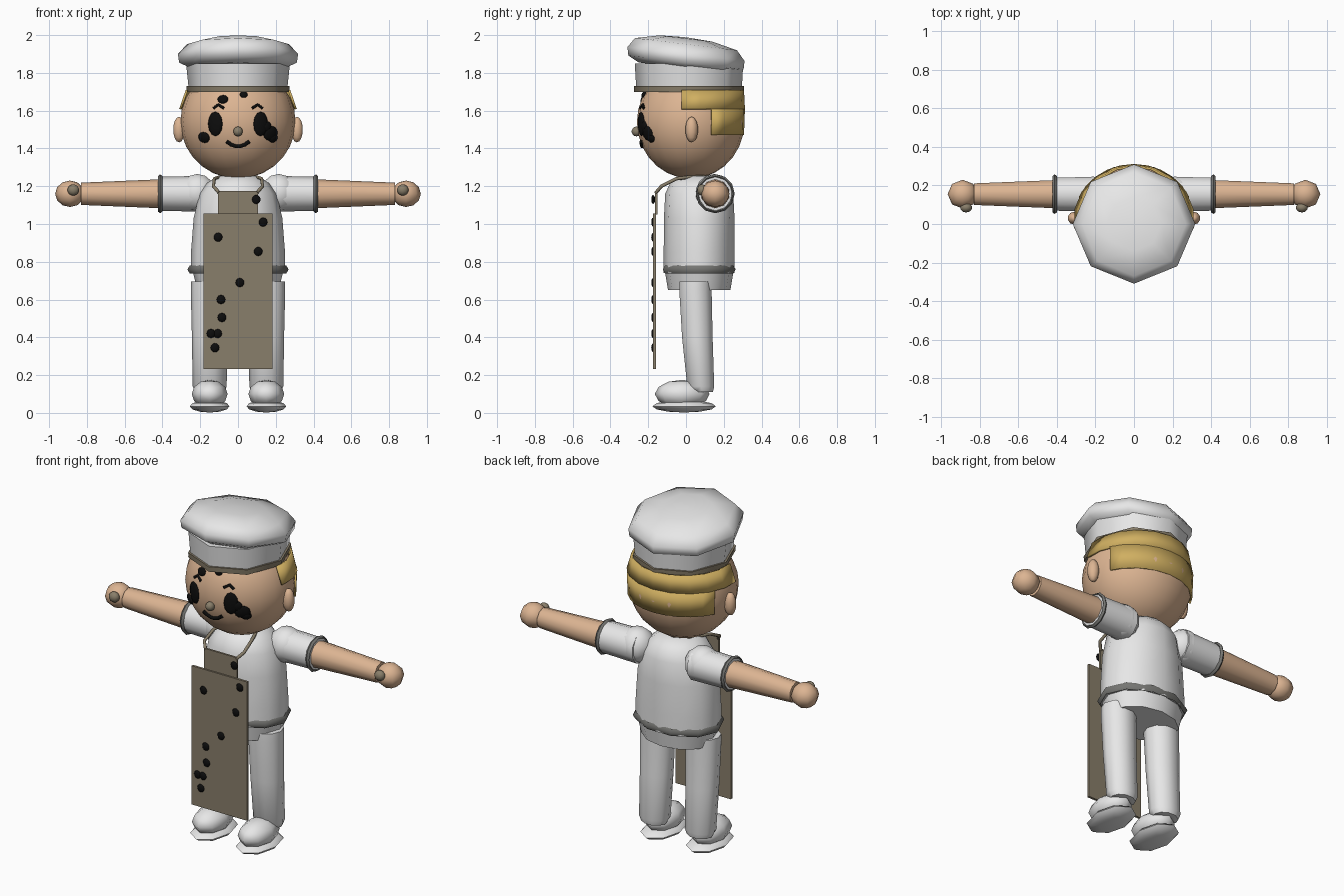
import bpy, bmesh, math
from mathutils import Matrix, Vector

cube = bpy.data.objects.get("Cube")
if cube:
    bpy.data.objects.remove(cube, do_unlink=True)


def material(name, r, g, b):
    m = bpy.data.materials.new(name)
    m.use_nodes = True
    m.diffuse_color = (r, g, b, 1)
    bsdf = next(n for n in m.node_tree.nodes if n.type == 'BSDF_PRINCIPLED')
    bsdf.inputs["Base Color"].default_value = (r, g, b, 1)
    bsdf.inputs["Roughness"].default_value = 0.8
    return m


WHITE = material("white cloth", 0.8, 0.8, 0.8)
SKIN = material("skin", 0.72, 0.46, 0.29)
HAIR = material("blond hair", 0.63, 0.43, 0.12)
APRON = material("drab brown", 0.25, 0.21, 0.145)
GREY = material("grey trim", 0.18, 0.18, 0.17)
BLACK = material("soot black", 0.004, 0.004, 0.004)


def finish(name, bm, mat, angle=60):
    bmesh.ops.recalc_face_normals(bm, faces=bm.faces)
    me = bpy.data.meshes.new(name)
    bm.to_mesh(me)
    bm.free()
    me.materials.append(mat)
    ob = bpy.data.objects.new(name, me)
    bpy.context.scene.collection.objects.link(ob)
    bpy.ops.object.select_all(action='DESELECT')
    ob.select_set(True)
    bpy.context.view_layer.objects.active = ob
    bpy.ops.object.shade_smooth_by_angle(angle=math.radians(angle))
    return ob


def loft(name, rings, mat, n=8, place=Matrix(), closed=False, slope=0, arc=None):
    """Skin elliptical rings (z, rx, ry, cx, cy); arc limits the sweep in degrees."""
    bm = bmesh.new()
    rows = []
    for z, rx, ry, *c in rings:
        cx, cy = c or (0, 0)
        row = []
        for i in range(n + bool(arc)):
            a = math.radians(arc[0] + (arc[1] - arc[0]) * i / n) if arc else math.tau * i / n
            x, y = rx * math.cos(a) + cx, ry * math.sin(a) + cy
            row.append(bm.verts.new(place @ Vector((x, y, z - slope * y))))
        rows.append(row)
    pairs = list(zip(rows, rows[1:])) + ([(rows[-1], rows[0])] if closed else [])
    for lo, hi in pairs:
        for i in range(n):
            j = i + 1 if arc else (i + 1) % n
            bm.faces.new((lo[i], lo[j], hi[j], hi[i]))
    if not closed and not arc:
        bm.faces.new(rows[0])
        bm.faces.new(rows[-1])
    return finish(name, bm, mat)


def ball(name, centre, radii, mat, u=10, v=7, turn=Matrix()):
    bm = bmesh.new()
    m = Matrix.Translation(centre) @ turn @ Matrix.Diagonal((*radii, 1))
    bmesh.ops.create_uvsphere(bm, u_segments=u, v_segments=v, radius=1, matrix=m)
    return finish(name, bm, mat, 75)


def panel(name, x, z0, z1, y, thick, mat):
    bm = bmesh.new()
    m = Matrix.Translation((0, y, (z0 + z1) / 2)) @ Matrix.Diagonal((2 * x, thick, z1 - z0, 1))
    bmesh.ops.create_cube(bm, size=1, matrix=m)
    return finish(name, bm, mat, 30)


def tube(name, points, radius, mat):
    cu = bpy.data.curves.new(name, 'CURVE')
    cu.dimensions = '3D'
    cu.bevel_depth, cu.bevel_resolution, cu.use_fill_caps = radius, 1, True
    sp = cu.splines.new('POLY')
    sp.points.add(len(points) - 1)
    for p, co in zip(sp.points, points):
        p.co = (*co, 1)
    cu.materials.append(mat)
    ob = bpy.data.objects.new(name, cu)
    bpy.context.scene.collection.objects.link(ob)


# Head
HEAD, SIZE = Vector((0, 0.025, 1.54)), Vector((0.305, 0.285, 0.3))
ball("head", HEAD, SIZE, SKIN, 20, 14)
ball("nose", (0, -0.262, 1.49), (0.026,) * 3, APRON)


def on_face(x, z):
    dx, dz = x / SIZE.x, (z - HEAD.z) / SIZE.z
    return Vector((x, HEAD.y - SIZE.y * math.sqrt(1 - dx * dx - dz * dz), z))


def face_spot(name, x, z, rx, rz):
    p = on_face(x, z)
    d = p - HEAD
    normal = Vector((d.x / SIZE.x ** 2, d.y / SIZE.y ** 2, d.z / SIZE.z ** 2))
    turn = normal.to_track_quat('-Y', 'Z').to_matrix().to_4x4()
    ball(name, p, (rx, 0.012, rz), BLACK, 10, 6, turn)


for s, side in ((1, "left"), (-1, "right")):
    face_spot(side + "_eye", 0.12 * s, 1.53, 0.042, 0.065)
    ball(side + "_ear", (0.312 * s, 0.03, 1.5), (0.033, 0.034, 0.068), SKIN)
    brow = [(0.075, 1.613), (0.105, 1.632), (0.13, 1.612)]
    tube(side + "_eyebrow", [on_face(x * s, z) for x, z in brow], 0.008, BLACK)
smile = [(0.06 * t, 1.41 + 0.027 * t * t) for t in (-1, -0.6, -0.2, 0.2, 0.6, 1)]
tube("mouth", [on_face(x, z) for x, z in smile], 0.011, BLACK)
for x, z, rx, rz in ((-0.18, 1.458, 0.036, 0.03), (0.172, 1.48, 0.045, 0.04), (0.15, 1.515, 0.03, 0.03),
                     (0.185, 1.455, 0.03, 0.025), (-0.08, 1.66, 0.03, 0.024), (0.03, 1.685, 0.022, 0.018)):
    face_spot("face_soot", x, z, rx, rz)

# Hair shell, short at the sides and long at the back
for name, rings, arc in (
        ("hair_upper", [(1.61, 0.315, 0.29, 0, 0.022), (1.71, 0.28, 0.285, 0, 0.022)], (-9, 189)),
        ("hair_back", [(1.47, 0.31, 0.285, 0, 0.022), (1.61, 0.315, 0.29, 0, 0.022)], (24, 156))):
    hair = loft(name, rings, HAIR, 10, arc=arc)
    mod = hair.modifiers.new("thickness", 'SOLIDIFY')
    mod.thickness, mod.offset = 0.012, -1

# Hat
loft("hat_trim", [(1.70, 0.272, 0.29, 0, 0.016), (1.73, 0.274, 0.292, 0, 0.016)], APRON)
loft("hat_band", [(1.725, 0.262, 0.28, 0, 0.016), (1.85, 0.275, 0.287, 0, 0.016)], WHITE)
loft("hat_crown", [(1.825, 0.25, 0.25), (1.855, 0.312, 0.305), (1.9, 0.318, 0.31),
                   (1.952, 0.27, 0.27), (1.982, 0.14, 0.14), (1.988, 0.02, 0.02)], WHITE, slope=0.12)

# Torso, hem and belt
Y = 0.07
loft("torso", [(0.74, 0.25, 0.188, 0, Y), (0.85, 0.249, 0.188, 0, Y), (1.03, 0.235, 0.187, 0, Y),
               (1.16, 0.205, 0.18, 0, Y), (1.215, 0.165, 0.155, 0, Y), (1.255, 0.11, 0.11, 0, Y)], WHITE, 12)
loft("shirt_hem", [(0.65, 0.215, 0.165, 0, Y), (0.75, 0.24, 0.182, 0, Y)], WHITE, 12)
loft("belt", [(0.76, 0.235, 0.17, 0, Y), (0.737, 0.255, 0.19, 0, Y), (0.76, 0.268, 0.203, 0, Y),
              (0.78, 0.255, 0.19, 0, Y)], GREY, 10, closed=True)

# Arms, legs and shoes
for s, side in ((1, "left"), (-1, "right")):
    arm = Matrix.Translation((0, 0.155, 1.16)) @ Matrix.Rotation(s * math.pi / 2, 4, 'Y')
    ball(side + "_shoulder", (0.215 * s, 0.15, 1.165), (0.1, 0.1, 0.1), WHITE)
    loft(side + "_sleeve", [(0.18, 0.095, 0.095), (0.42, 0.09, 0.09)], WHITE, 10, arm)
    loft(side + "_cuff", [(0.412, 0.08, 0.08), (0.4, 0.094, 0.094), (0.412, 0.103, 0.103),
                          (0.424, 0.094, 0.094)], GREY, 12, arm, closed=True)
    loft(side + "_forearm", [(0.4, 0.077, 0.077), (0.83, 0.059, 0.059)], SKIN, 10, arm)
    ball(side + "_hand", (0.89 * s, 0.155, 1.16), (0.078, 0.075, 0.07), SKIN, 8, 6)
    ball(side + "_thumb_knob", (0.872 * s, 0.085, 1.18), (0.032, 0.026, 0.03), APRON)
    cx = 0.15 * s
    loft(side + "_leg", [(0.11, 0.075, 0.06, cx, 0.085), (0.14, 0.09, 0.075, cx, 0.078),
                         (0.4, 0.094, 0.085, cx, 0.06), (0.65, 0.1, 0.09, cx, 0.05),
                         (0.695, 0.098, 0.09, cx, 0.05)], WHITE, 10)
    ball(side + "_shoe", (cx, -0.02, 0.1), (0.095, 0.145, 0.075), WHITE, 8, 6)
    ball(side + "_sole", (cx, -0.01, 0.035), (0.105, 0.168, 0.033), WHITE, 8, 6)
    # Apron strap up to the neck
    tube(side + "_strap", [(0.1 * s, -0.16, 1.165), (0.13 * s, -0.13, 1.2), (0.125 * s, -0.05, 1.24),
                           (0.08 * s, 0.08, 1.255), (0, 0.12, 1.258)], 0.009, APRON)

# Apron and soot
panel("apron_skirt", 0.182, 0.232, 1.055, -0.167, 0.014, APRON)
panel("apron_bib", 0.107, 1.05, 1.175, -0.158, 0.012, APRON)
for x, z in ((0.097, 1.13), (0.133, 1.01), (-0.105, 0.93), (0.107, 0.855), (0.01, 0.69), (-0.09, 0.6),
             (-0.085, 0.505), (-0.143, 0.42), (-0.108, 0.42), (-0.122, 0.345)):
    ball("apron_soot", (x, -0.174, z), (0.023, 0.01, 0.024), BLACK, 8, 6)
